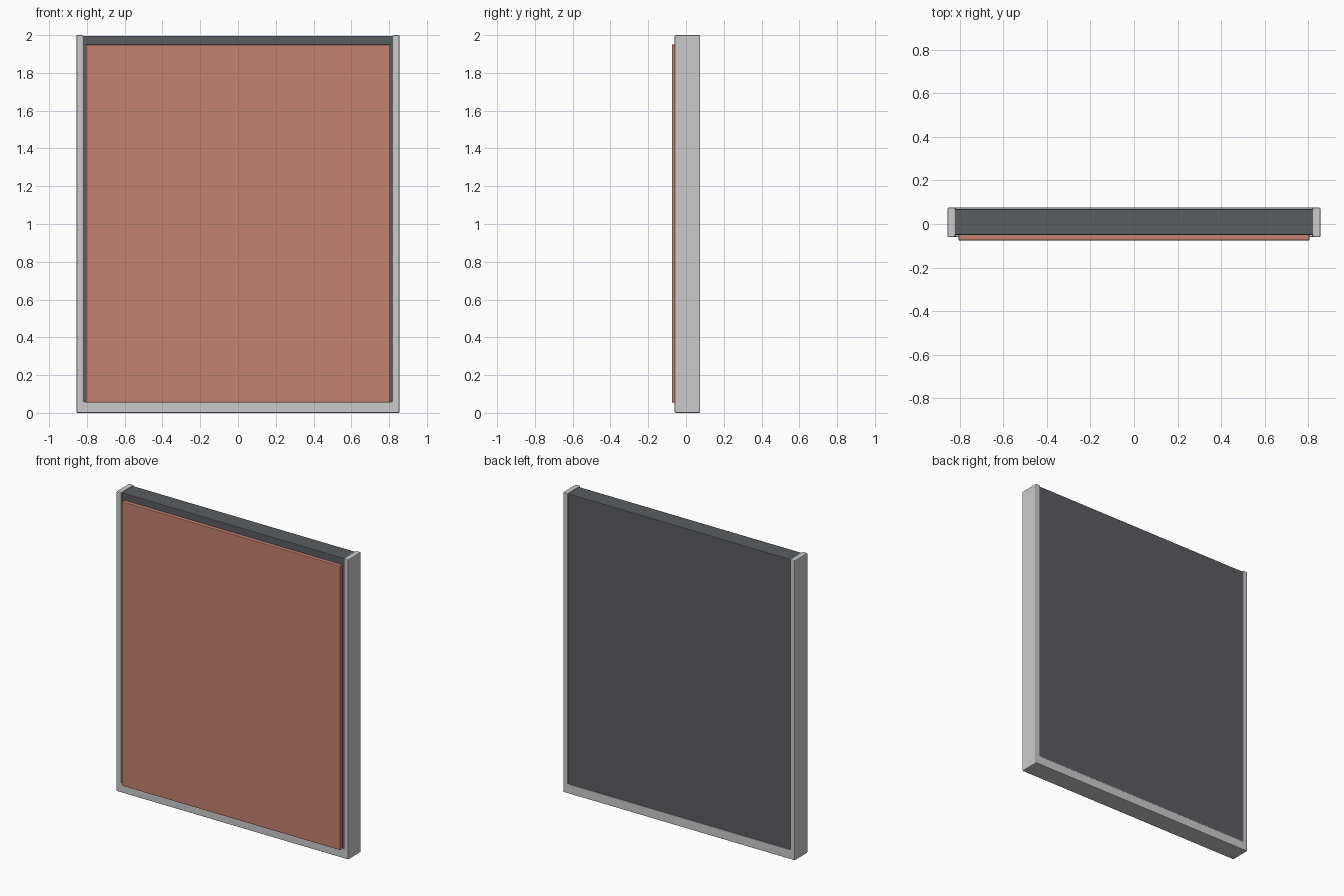
import bpy, bmesh

if "Cube" in bpy.data.objects:
    bpy.data.objects.remove(bpy.data.objects["Cube"])


def material(name, color):
    m = bpy.data.materials.new(name)
    m.diffuse_color = (*color, 1)
    m.use_nodes = True
    m.node_tree.nodes["Principled BSDF"].inputs["Base Color"].default_value = m.diffuse_color
    return m


def finish(name, bm, bevel, mat=None):
    bmesh.ops.recalc_face_normals(bm, faces=bm.faces)
    me = bpy.data.meshes.new(name)
    bm.to_mesh(me)
    bm.free()
    ob = bpy.data.objects.new(name, me)
    bpy.context.collection.objects.link(ob)
    if mat:
        me.materials.append(mat)
    mod = ob.modifiers.new("edge", 'BEVEL')
    mod.width = bevel
    mod.segments = 2
    mod.limit_method = 'ANGLE'
    return ob


def prism(name, outline, y0, y1, bevel, mat=None):
    """Extrude an xz outline from y0 to y1."""
    bm = bmesh.new()
    face = bm.faces.new([bm.verts.new((x, y0, z)) for x, z in outline])
    ext = bmesh.ops.extrude_face_region(bm, geom=[face])
    moved = [v for v in ext["geom"] if isinstance(v, bmesh.types.BMVert)]
    bmesh.ops.translate(bm, verts=moved, vec=(0, y1 - y0, 0))
    return finish(name, bm, bevel, mat)


def rect(w, z0, z1):
    return [(-w, z0), (w, z0), (w, z1), (-w, z1)]


dark = material("dark_grey", (0.1, 0.11, 0.12))
red = material("brick_red", (0.55, 0.22, 0.16))

# U-shaped surround, open at the top
W, I, B, H = 0.855, 0.82, 0.06, 2.0
half = [(W, 0), (W, H), (I, H), (I, B)]
prism("surround_frame", half + [(-x, z) for x, z in reversed(half)],
      -0.06, 0.075, 0.005)

# Core board held inside the surround
prism("core_board", rect(I + 0.003, B - 0.01, 1.995), -0.05, 0.068, 0.003, dark)

# Raised coloured front panel
prism("front_panel", rect(0.805, 0.055, 1.95), -0.075, -0.045, 0.004, red)
